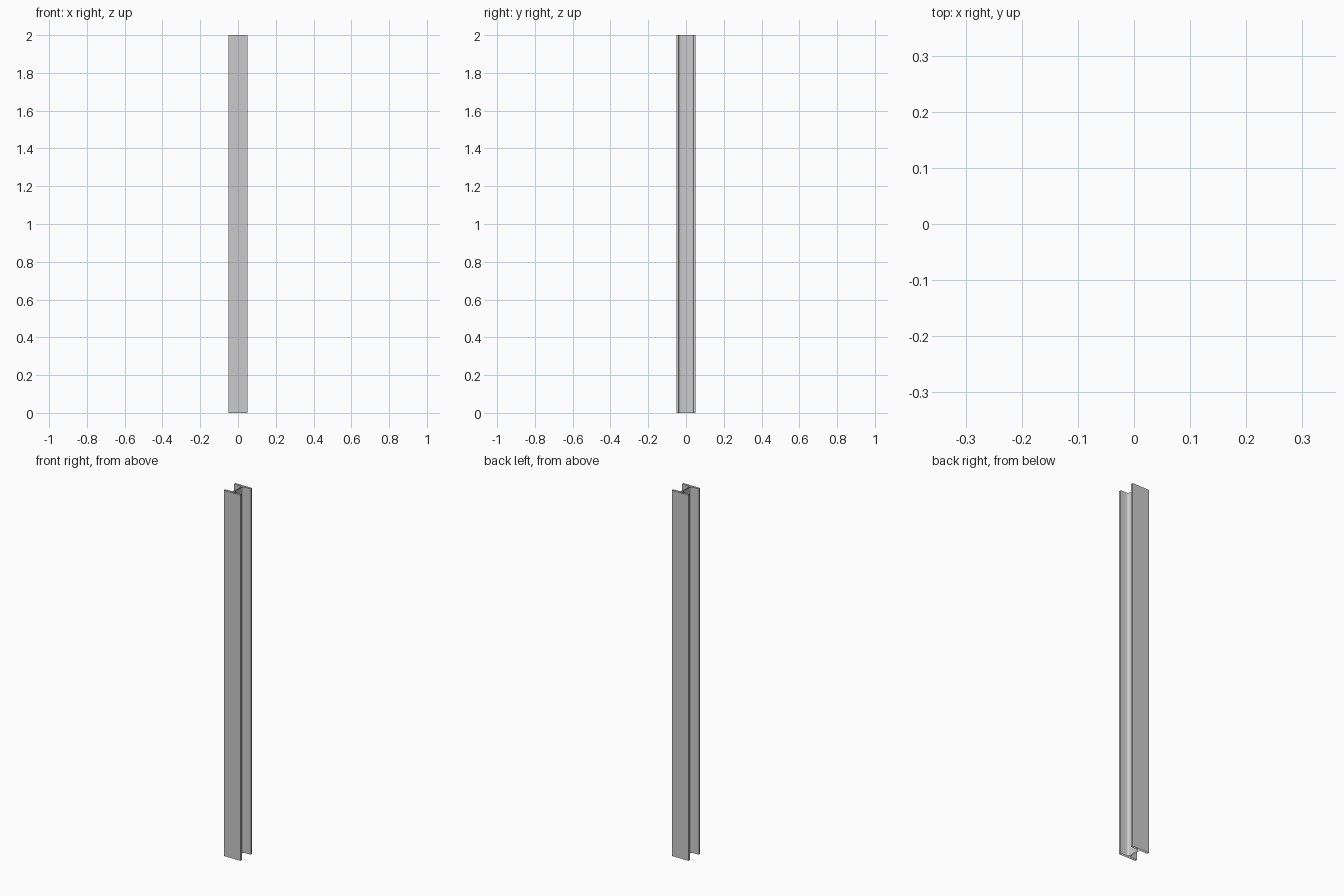
import bpy, bmesh, math

if "Cube" in bpy.data.objects:
    bpy.data.objects.remove(bpy.data.objects["Cube"])

HALF, FLANGE, WEB, RADIUS, LENGTH, SEGS = 0.05, 0.011, 0.006, 0.012, 2.0, 4

# One quarter of the H section: flange tip, then the rounded root into the web
inner = HALF - FLANGE
cx, cy = WEB / 2 + RADIUS, inner - RADIUS
quarter = [(HALF, HALF), (HALF, inner)]
for i in range(SEGS + 1):
    a = math.pi / 2 * (1 + i / SEGS)
    quarter.append((cx + RADIUS * math.cos(a), cy + RADIUS * math.sin(a)))

# Mirror the quarter into the full closed outline (clockwise)
right = quarter + [(x, -y) for x, y in reversed(quarter)]
outline = right + [(-x, -y) for x, y in right]

# Open-ended beam: walls only, no end caps
bm = bmesh.new()
bottom = [bm.verts.new((x, y, 0)) for x, y in outline]
top = [bm.verts.new((x, y, LENGTH)) for x, y in outline]
n = len(outline)
for i in range(n):
    j = (i + 1) % n
    bm.faces.new((bottom[j], bottom[i], top[i], top[j]))
mesh = bpy.data.meshes.new("steel_beam")
bm.to_mesh(mesh)
bm.free()

beam = bpy.data.objects.new("steel_beam", mesh)
bpy.context.collection.objects.link(beam)
bpy.context.view_layer.objects.active = beam
beam.select_set(True)
bpy.ops.object.shade_smooth_by_angle(angle=math.radians(30))
